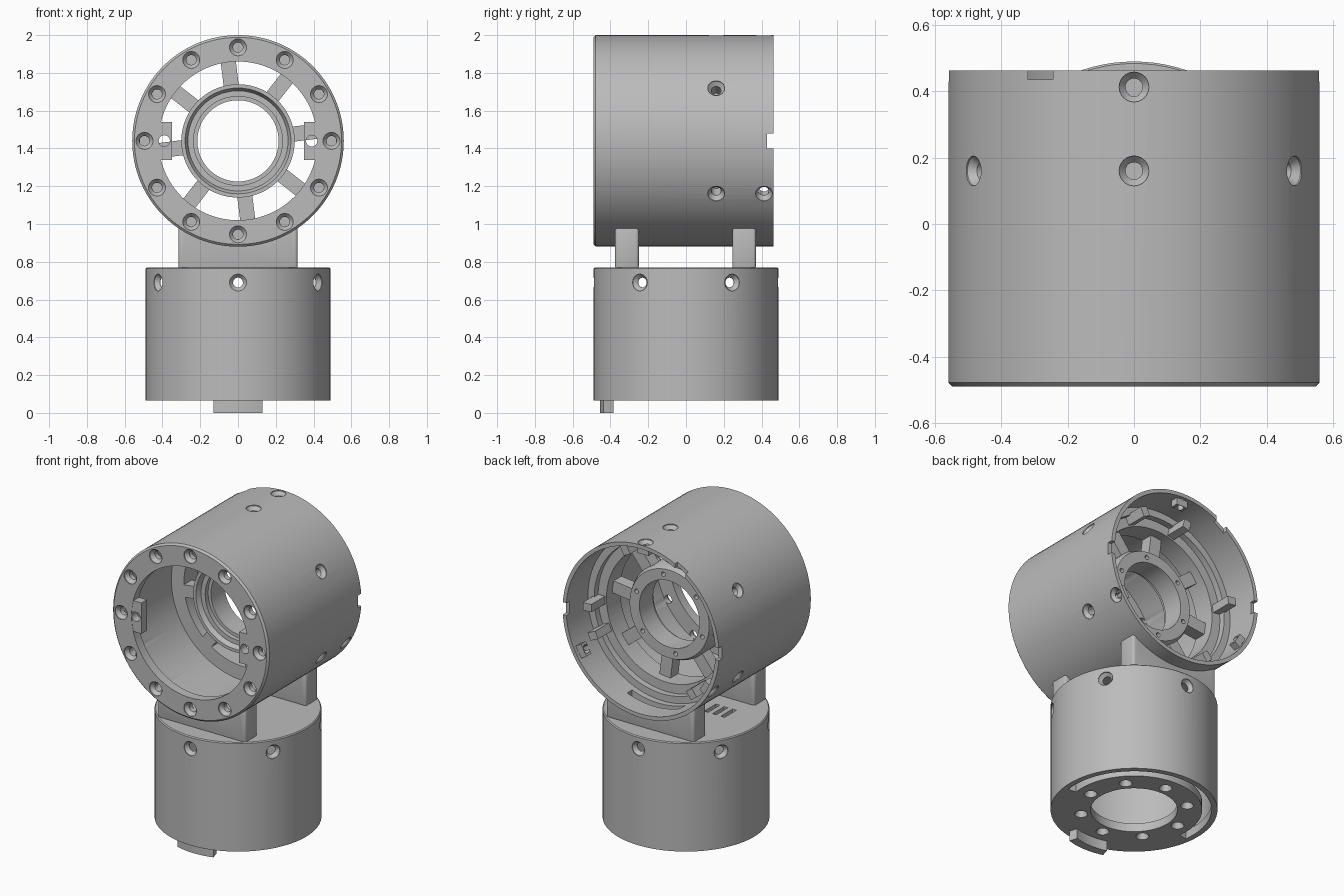
import bpy, bmesh
from math import radians, cos, sin, tau
from mathutils import Matrix, Vector

if "Cube" in bpy.data.objects:
    bpy.data.objects.remove(bpy.data.objects["Cube"], do_unlink=True)

AXIS_Z = 1.44                                   # height of the upper housing axis
TO_Y = Matrix.Translation((0, 0, AXIS_Z)) @ Matrix.Rotation(radians(-90), 4, 'X')

grey = bpy.data.materials.new("machined grey")
grey.use_nodes = True
grey.diffuse_color = (0.5, 0.5, 0.5, 1)
grey.node_tree.nodes["Principled BSDF"].inputs["Base Color"].default_value = (0.5, 0.5, 0.5, 1)


def lathe(profile, matrix=Matrix(), closed=True, sweep=360, start=0, steps=96):
    """Revolve an (r, z) profile about z; partial sweeps get end caps."""
    bm = bmesh.new()
    vs = [bm.verts.new((r, 0, z)) for r, z in profile]
    es = [bm.edges.new(p) for p in zip(vs, vs[1:])]
    if closed:
        es.append(bm.edges.new((vs[-1], vs[0])))
    bmesh.ops.spin(bm, geom=vs + es, cent=(0, 0, 0), axis=(0, 0, 1),
                   angle=radians(sweep), steps=steps)
    bmesh.ops.remove_doubles(bm, verts=bm.verts[:], dist=1e-5)
    if sweep < 360:
        bmesh.ops.holes_fill(bm, edges=[e for e in bm.edges if e.is_boundary])
    bmesh.ops.recalc_face_normals(bm, faces=bm.faces[:])
    bm.transform(matrix @ Matrix.Rotation(radians(start), 4, 'Z'))
    return bm


def box(lo, hi, matrix=Matrix()):
    bm = bmesh.new()
    bmesh.ops.create_cube(bm, size=1)
    lo, hi = Vector(lo), Vector(hi)
    bm.transform(matrix @ Matrix.Translation((lo + hi) / 2) @ Matrix.Diagonal((hi - lo).to_4d()))
    return bm


def around(angle):
    """Frame whose x axis points out from the upper housing axis."""
    return Matrix.Translation((0, 0, AXIS_Z)) @ Matrix.Rotation(radians(-angle), 4, 'Y')


def screw_hole(point, inward, depth, head=0.045, bore=0.026):
    """Countersunk hole cutter starting at a surface point."""
    turn = Vector(inward).to_track_quat('Z', 'Y').to_matrix().to_4x4()
    prof = [(0, -0.02), (head, -0.02), (head, 0.006), (bore, 0.028), (bore, depth), (0, depth)]
    return lathe(prof, Matrix.Translation(point) @ turn, closed=False, steps=24)


def make(name, *parts):
    mesh = bpy.data.meshes.new(name)
    whole = bmesh.new()
    for part in parts:
        tmp = bpy.data.meshes.new("tmp")
        part.to_mesh(tmp)
        whole.from_mesh(tmp)
        part.free()
        bpy.data.meshes.remove(tmp)
    whole.to_mesh(mesh)
    whole.free()
    obj = bpy.data.objects.new(name, mesh)
    bpy.context.collection.objects.link(obj)
    mesh.materials.append(grey)
    return obj


def apply(obj, mod):
    bpy.context.view_layer.objects.active = obj
    bpy.ops.object.modifier_apply(modifier=mod.name)


def cut(obj, *parts):
    tool = make("cutter", *parts)
    tool.hide_render = True
    mod = obj.modifiers.new("cut", 'BOOLEAN')
    mod.operation, mod.solver, mod.object = 'DIFFERENCE', 'EXACT', tool
    apply(obj, mod)
    bpy.data.objects.remove(tool, do_unlink=True)


def polar(r, angle, y):
    a = radians(angle)
    return Vector((r * cos(a), y, AXIS_Z + r * sin(a)))


def radial_hole(angle, y, depth):
    return screw_hole(polar(0.56, angle, y), polar(-1, angle, 0) - polar(0, 0, 0), depth)


# Upper housing: open tube with a front flange and an inner ledge
upper = make("upper_housing", lathe(
    [(0.42, -0.49), (0.548, -0.49), (0.56, -0.478), (0.56, 0.463), (0.535, 0.463),
     (0.535, 0.24), (0.49, 0.24), (0.49, 0.2), (0.43, 0.2), (0.43, 0.06),
     (0.52, 0.06), (0.52, -0.43), (0.42, -0.43)], TO_Y))
holes = [screw_hole(polar(0.495, i * 30, -0.49), (0, 1, 0), 0.1) for i in range(12)]
holes += [radial_hole(30 + i * 60, 0.16, 0.1) for i in range(6)]
holes += [radial_hole(a, 0.413, 0.08) for a in (90, 210, 330)]
holes += [box((s * 0.56 - 0.1, 0.43, 1.4), (s * 0.56 + 0.1, 0.6, 1.48)) for s in (-1, 1)]
holes += [box((-0.32, 0.435, 1.8), (-0.245, 0.6, 2.1)),
          box((-0.19, 0.28, 0.8), (0.19, 0.33, 1.0))]
cut(upper, *holes)

# Two drilled lugs inside the front flange
for side, name in ((0, "left_lug"), (180, "right_lug")):
    lug = make(name, box((0.35, -0.488, -0.1), (0.435, -0.432, 0.1), around(side)))
    cut(lug, lathe([(0, -0.6), (0.03, -0.6), (0.03, -0.3), (0, -0.3)],
                   Matrix.Translation(polar(0.39, side, 0) - polar(0, 0, 0)) @ TO_Y,
                   closed=False, steps=24))

# Stepped hub ring with small tapped holes on its back
hub = make("hub", lathe(
    [(0.215, 0.03), (0.235, 0.03), (0.235, 0), (0.265, 0), (0.28, -0.03),
     (0.3, -0.03), (0.3, 0.14), (0.285, 0.17), (0.215, 0.17)], TO_Y))
cut(hub, *[screw_hole(polar(0.25, 20 + i * 60, 0.17), (0, -1, 0), 0.06, 0.014, 0.012)
           for i in range(6)])

# Spokes joining hub and ledge
make("spokes", *[box((0.29, 0.06, -0.04), (0.445, 0.14, 0.04), around(7 + i * 45))
                 for i in range(8)])

# Small posts standing on the ledge inside the back opening
make("back_posts", *[box((0.44, 0.19, -0.025), (0.5, 0.34, 0.025), around(a))
                     for a in (65, 105, 172, 234, 336, 358)])

# Screw bosses behind the rear edge holes
for i, a in enumerate((90, 210, 330)):
    boss = make(f"edge_boss_{i + 1}", box((0.49, 0.39, -0.04), (0.54, 0.44, 0.04), around(a)))
    cut(boss, radial_hole(a, 0.413, 0.12))

# Lower housing: hollow can with a closed top and a ring-shaped floor
lower = make("lower_housing", lathe(
    [(0, 0.77), (0.484, 0.77), (0.49, 0.764), (0.49, 0.065), (0.255, 0.065),
     (0.255, 0.12), (0.46, 0.12), (0.46, 0.73), (0, 0.73)], closed=False))
holes = []
for i in range(6):
    a = radians(30 + i * 60)
    out = Vector((cos(a), sin(a), 0))
    holes.append(screw_hole(out * 0.49 + Vector((0, 0, 0.69)), -out, 0.08))
for i in range(8):
    a = radians(41 + i * 45)
    holes.append(screw_hole((0.315 * cos(a), 0.315 * sin(a), 0.065), (0, 0, 1), 0.1, 0.038))
holes.append(lathe([(0.4, 0), (0.455, 0), (0.455, 0.2), (0.4, 0.2)],
                   sweep=196, start=-8, steps=48))
holes += [box((x - 0.014, -0.14, 0.7), (x + 0.014, -0.02, 0.8)) for x in (-0.13, -0.19, -0.25)]
holes.append(box((-0.19, 0.28, 0.7), (0.19, 0.33, 0.8)))
cut(lower, *holes)

# Curved locating tab under the front of the lower housing
make("locating_tab", lathe([(0.4, 0), (0.455, 0), (0.455, 0.08), (0.4, 0.08)],
                           sweep=33, start=-106.5, steps=12))

# Two cross legs carrying the upper housing, the rear one with a cable slot
for name, y0, y1 in (("front_leg", -0.375, -0.25), ("back_leg", 0.245, 0.37)):
    leg = make(name, box((-0.315, y0, 0.76), (0.315, y1, 0.985)))
    bevel = leg.modifiers.new("round", 'BEVEL')
    bevel.width, bevel.segments = 0.015, 3
    apply(leg, bevel)
    cut(leg, lathe([(0, -0.6), (0.545, -0.6), (0.545, 0.6), (0, 0.6)], TO_Y, closed=False))
    if y0 > 0:
        cut(leg, box((-0.19, 0.28, 0.7), (0.19, 0.33, 1.1)))

# Smooth shading with crisp edges
bpy.ops.object.select_all(action='DESELECT')
for obj in bpy.context.collection.objects:
    if obj.type == 'MESH' and grey.name in obj.data.materials:
        obj.select_set(True)
        bpy.context.view_layer.objects.active = obj
bpy.ops.object.shade_smooth_by_angle(angle=radians(30))
